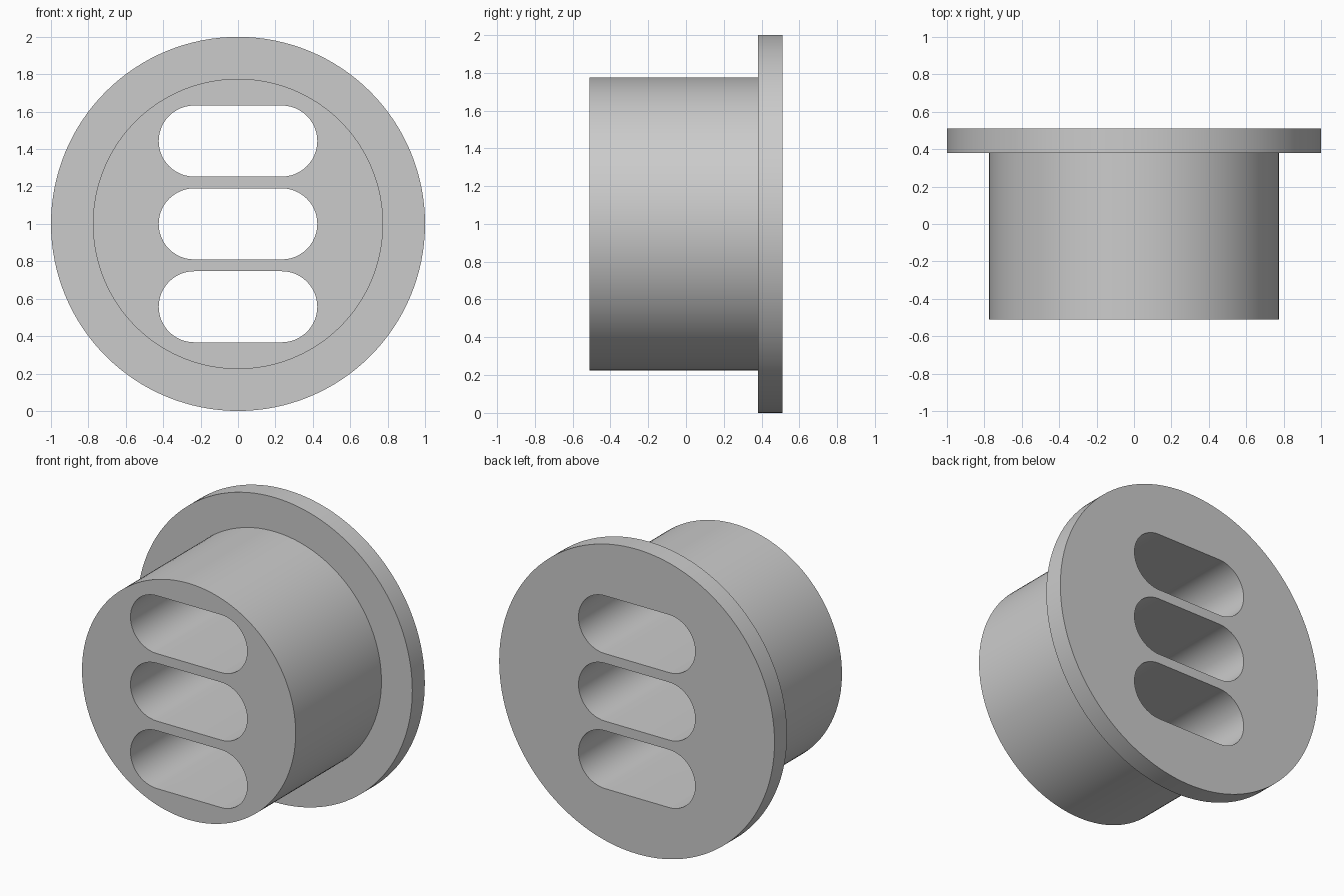
import bpy
import bmesh
from math import pi, sin, cos, radians
from mathutils import Vector

if "Cube" in bpy.data.objects:
    bpy.data.objects.remove(bpy.data.objects["Cube"])

FRONT, STEP, BACK = -0.51, 0.38, 0.51
BODY_R, FLANGE_R = 0.776, 1.0
SLOT_R, SLOT_FLAT, SLOT_PITCH = 0.19, 0.234, 0.443

grey = bpy.data.materials.new("light_grey")
grey.use_nodes = True
colour = (0.6, 0.6, 0.6, 1)
grey.diffuse_color = colour
grey.node_tree.nodes["Principled BSDF"].inputs["Base Color"].default_value = colour


def loft(name, rings):
    """Join matching rings of points into a closed solid with flat ends."""
    bm = bmesh.new()
    loops = [[bm.verts.new(p) for p in ring] for ring in rings]
    for a, b in zip(loops, loops[1:]):
        for i in range(len(a)):
            j = (i + 1) % len(a)
            bm.faces.new((a[i], a[j], b[j], b[i]))
    bm.faces.new(loops[0])
    bm.faces.new(loops[-1])
    bmesh.ops.recalc_face_normals(bm, faces=bm.faces)
    mesh = bpy.data.meshes.new(name)
    bm.to_mesh(mesh)
    bm.free()
    mesh.materials.append(grey)
    obj = bpy.data.objects.new(name, mesh)
    bpy.context.collection.objects.link(obj)
    return obj


def circle(radius, y, count=128):
    return [Vector((radius * cos(2 * pi * i / count), y, 1 + radius * sin(2 * pi * i / count)))
            for i in range(count)]


def stadium(z, y, steps=24):
    points = []
    for side, start in ((1, -pi / 2), (-1, pi / 2)):
        for i in range(steps + 1):
            a = start + pi * i / steps
            points.append(Vector((side * SLOT_FLAT + SLOT_R * cos(a), y, z + SLOT_R * sin(a))))
    return points


# Round body with a wider flange at the back
plug = loft("flanged_plug", [circle(BODY_R, FRONT), circle(BODY_R, STEP),
                             circle(FLANGE_R, STEP), circle(FLANGE_R, BACK)])

# Three rounded slots cut straight through
for row in (-1, 0, 1):
    z = 1 + row * SLOT_PITCH
    cutter = loft("slot_cutter", [stadium(z, FRONT - 0.2), stadium(z, BACK + 0.2)])
    cutter.hide_render = True
    cut = plug.modifiers.new("slot", 'BOOLEAN')
    cut.operation = 'DIFFERENCE'
    cut.solver = 'EXACT'
    cut.object = cutter
    bpy.ops.object.select_all(action='DESELECT')
    plug.select_set(True)
    bpy.context.view_layer.objects.active = plug
    bpy.ops.object.modifier_apply(modifier=cut.name)
    bpy.data.objects.remove(cutter)

# Smooth walls, crisp rims
bpy.ops.object.shade_smooth_by_angle(angle=radians(30))
